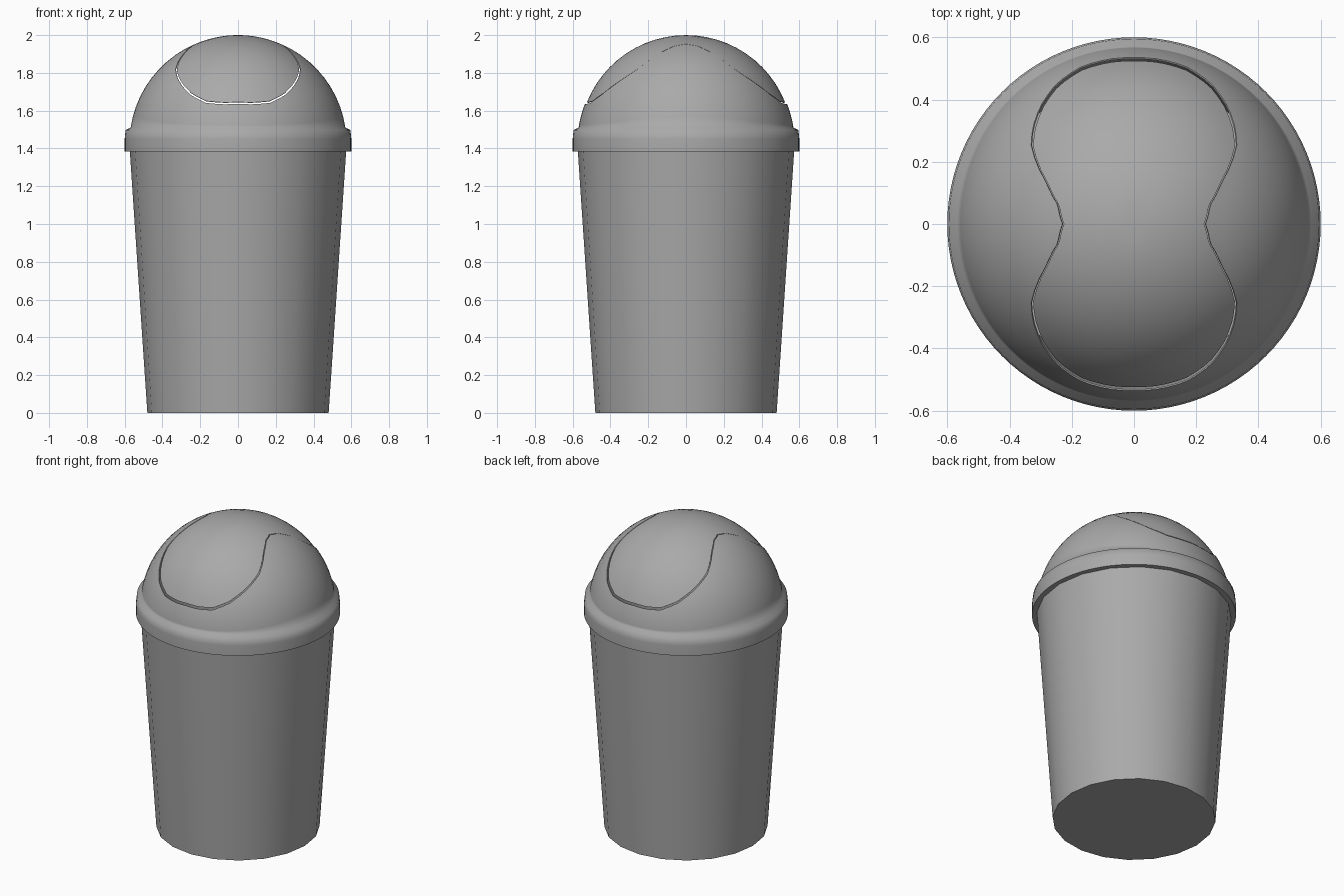
import bpy, bmesh, math

cube = bpy.data.objects.get("Cube")
if cube:
    bpy.data.objects.remove(cube, do_unlink=True)

grey = bpy.data.materials.new("grey_plastic")
grey.use_nodes = True
colour = (0.4, 0.4, 0.4, 1)
grey.diffuse_color = colour
grey.node_tree.nodes["Principled BSDF"].inputs["Base Color"].default_value = colour

# Quarter outline of the swing flap in plan: angle in degrees, radius
OUTLINE = [(0, .23), (14, .252), (25, .309), (32.4, .373), (37, .414), (43.6, .449),
           (51.7, .484), (61, .515), (71.4, .533), (81.4, .536), (90, .535)]


def flap_radius(angle):
    """Outline radius, mirrored into all four quarters."""
    a = math.degrees(math.acos(min(1, abs(math.cos(angle)))))
    for (a0, r0), (a1, r1) in zip(OUTLINE, OUTLINE[1:]):
        if a <= a1:
            return r0 + (r1 - r0) * (a - a0) / (a1 - a0)
    return OUTLINE[-1][1]


def sphere_point(radius, centre_z, polar):
    return radius * math.sin(polar), centre_z + radius * math.cos(polar)


def shell(name, sides, loops, thickness, smooth_angle, cap_top=False, cap_bottom=False):
    """Skin loops listed from top to bottom; each maps an angle to (radius, z)."""
    bm = bmesh.new()
    rings = []
    for loop in loops:
        ring = []
        for i in range(sides):
            a = math.tau * i / sides
            r, z = loop(a)
            ring.append(bm.verts.new((r * math.cos(a), r * math.sin(a), z)))
        rings.append(ring)
    for top, low in zip(rings, rings[1:]):
        for i in range(sides):
            j = (i + 1) % sides
            bm.faces.new((top[i], low[i], low[j], top[j]))
    if cap_top:
        bm.faces.new(rings[0])
    if cap_bottom:
        bm.faces.new(rings[-1][::-1])
    mesh = bpy.data.meshes.new(name)
    bm.to_mesh(mesh)
    bm.free()
    mesh.materials.append(grey)
    obj = bpy.data.objects.new(name, mesh)
    bpy.context.collection.objects.link(obj)
    bpy.ops.object.select_all(action='DESELECT')
    obj.select_set(True)
    bpy.context.view_layer.objects.active = obj
    wall = obj.modifiers.new("wall", 'SOLIDIFY')
    wall.thickness = thickness
    wall.offset = -1
    bpy.ops.object.modifier_apply(modifier=wall.name)
    bpy.ops.object.shade_smooth_by_angle(angle=math.radians(smooth_angle))
    return obj


def fixed(r, z):
    return lambda a: (r, z)


# Tapered bin body, open at the top
shell("bin_body", 20, [fixed(.577, 1.45), fixed(.48, 0)], .01, 40, cap_bottom=True)

# Domed lid around the flap opening, running down into the overhanging rim
DOME_R, DOME_Z = .575, 1.425
RIM_POLAR = math.acos((1.51 - DOME_Z) / DOME_R)


def dome_loop(t):
    def loop(a):
        start = math.asin(flap_radius(a) / DOME_R)
        return sphere_point(DOME_R, DOME_Z, start + (RIM_POLAR - start) * t)
    return loop


rim = [fixed(.595, 1.498), fixed(.6, 1.45), fixed(.6, 1.385), fixed(.56, 1.385)]
shell("domed_lid", 96, [dome_loop(k / 10) for k in range(11)] + rim, .005, 80)

# Swing flap, slightly recessed, with a narrow gap all round
FLAP_R, FLAP_Z = .565, 1.435


def flap_loop(t):
    def loop(a):
        edge = math.asin(flap_radius(a) * .98 / FLAP_R)
        return sphere_point(FLAP_R, FLAP_Z, edge * t)
    return loop


shell("swing_flap", 96, [flap_loop(k / 12) for k in range(1, 13)], .005, 60, cap_top=True)
